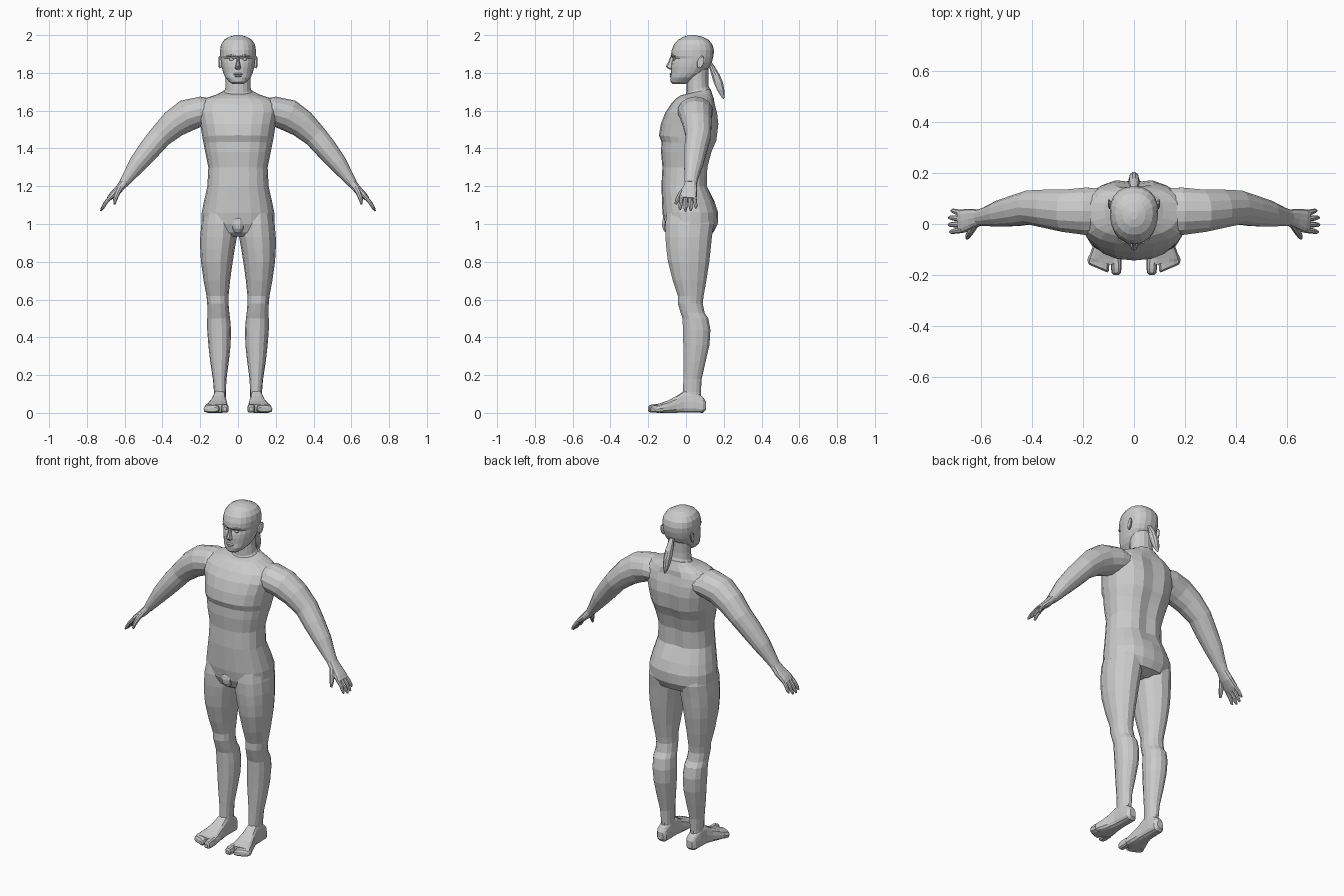
import bpy, math
from mathutils import Vector as V


def loft(name, rings, sides=16, mirror=False, power=2.0):
    """Skin closed rings: (centre, half-axis u, half-axis v, taper along v)."""
    verts, faces = [], []
    for c, u, v, taper in rings:
        for i in range(sides):
            a = 2 * math.pi * i / sides
            x, y = [math.copysign(abs(t) ** (2 / power), t) if abs(t) > 1e-6 else 0
                    for t in (math.cos(a), math.sin(a))]
            verts.append(V(c) + V(u) * x * (1 + taper * y) + V(v) * y)
    for r in range(len(rings) - 1):
        for i in range(sides):
            j = (i + 1) % sides
            faces.append((r * sides + i, r * sides + j, (r + 1) * sides + j, (r + 1) * sides + i))
    faces.append(tuple(reversed(range(sides))))
    faces.append(tuple(range(len(verts) - sides, len(verts))))
    mesh = bpy.data.meshes.new(name)
    mesh.from_pydata(verts, [], faces)
    ob = bpy.data.objects.new(name, mesh)
    bpy.context.collection.objects.link(ob)
    bpy.context.view_layer.objects.active = ob
    ob.select_set(True)
    bpy.ops.object.mode_set(mode='EDIT')
    bpy.ops.mesh.select_all(action='SELECT')
    bpy.ops.mesh.normals_make_consistent(inside=False)
    bpy.ops.object.mode_set(mode='OBJECT')
    ob.select_set(False)
    if mirror:
        ob.modifiers.new("mirror", 'MIRROR').use_mirror_merge = False
    return ob


def level(z, x0, x1, y0, y1, tilt=0, taper=0):
    """Horizontal ring from its extents."""
    return (((x0 + x1) / 2, (y0 + y1) / 2, z), ((x1 - x0) / 2, 0, 0),
            (0, (y1 - y0) / 2, tilt), taper)


def stack(name, rows, taper=0, **kw):
    """Rings centred on x = 0: (z, half width, front y, back y, tilt)."""
    return loft(name, [level(r[0], -r[1], r[1], r[2], r[3], r[4] if len(r) > 4 else 0, taper)
                       for r in rows], **kw)


def limb(name, path, sides=12, mirror=True, power=2.0):
    """Rings along a path in the xz direction: (x, y, z, in-plane radius, y radius)."""
    pts = [V(p[:3]) for p in path]
    rings = []
    for i, p in enumerate(path):
        d = pts[min(i + 1, len(pts) - 1)] - pts[max(i - 1, 0)]
        side = d.cross(V((0, 1, 0))).normalized()
        rings.append((pts[i], side * p[3], side.cross(d).normalized() * p[4], 0))
    return loft(name, rings, sides, mirror, power)


def ball(name, loc, size, mirror=False):
    x, y, z = loc
    rings = []
    for i in range(7):
        a = math.pi * (0.04 + 0.92 * i / 6)
        s = math.sin(a)
        rings.append(level(z - size[2] * math.cos(a), x - size[0] * s, x + size[0] * s,
                           y - size[1] * s, y + size[1] * s))
    return loft(name, rings, 10, mirror)


# Torso with chest step and spine groove
torso = stack("torso", [
    (0.935, .10, -.07, .09), (0.955, .165, -.095, .145), (1.0, .193, -.115, .168),
    (1.06, .192, -.125, .17), (1.12, .18, -.127, .15), (1.20, .162, -.13, .116),
    (1.30, .157, -.125, .118), (1.38, .173, -.132, .14), (1.425, .182, -.13, .155, -.01),
    (1.455, .188, -.143, .167, -.015), (1.53, .20, -.133, .178), (1.59, .215, -.11, .17),
    (1.635, .21, -.08, .157), (1.665, .175, -.052, .147), (1.685, .115, -.03, .138, .005),
    (1.70, .079, -.012, .13, .015)], sides=20, power=2.3)
for v in torso.data.vertices:
    if abs(v.co.x) < .01 and v.co.y > .05 and 1.15 < v.co.z < 1.66:
        v.co.y -= .014

# Neck
stack("neck", [(1.66, .082, -.01, .13, .01), (1.695, .078, -.008, .127, .018),
               (1.712, .068, .002, .12, .018), (1.76, .065, .002, .118), (1.83, .066, .0, .12)])

# Head
stack("head", [
    (1.742, .03, -.07, -.005), (1.752, .046, -.081, .025), (1.775, .067, -.083, .06),
    (1.80, .078, -.079, .095), (1.83, .086, -.08, .125), (1.855, .09, -.077, .137),
    (1.875, .092, -.069, .142), (1.89, .094, -.08, .146), (1.92, .095, -.076, .148),
    (1.95, .09, -.064, .14), (1.975, .074, -.042, .12), (1.992, .045, -.012, .085),
    (2.0, .015, .018, .05)], taper=.07, sides=20, power=2.25)

# Face features
stack("nose", [(1.885, .007, -.084, -.05), (1.86, .009, -.093, -.05), (1.835, .014, -.107, -.05),
               (1.825, .018, -.098, -.05), (1.818, .012, -.085, -.05)], sides=8)
for z, w in ((1.794, .026), (1.783, .022)):
    ball("lip", (0, -.077, z), (w, .01, .006))
ball("eye", (.034, -.062, 1.872), (.014, .009, .008), True)
limb("brow", [(.014, -.074, 1.888, .005, .008), (.036, -.069, 1.893, .006, .008),
              (.058, -.055, 1.888, .004, .008)], sides=6)
loft("ear", [((.085, .07, 1.855), (0, .012, -.002), (0, .006, .026), 0),
             ((.097, .078, 1.857), (0, .017, -.002), (0, .008, .034), 0),
             ((.102, .082, 1.858), (0, .012, -.002), (0, .006, .027), 0)], 10, True)

# Ponytail
stack("ponytail", [(1.85, .012, .12, .142), (1.825, .017, .124, .158), (1.79, .021, .133, .18),
                   (1.75, .022, .145, .197), (1.71, .019, .163, .204), (1.68, .011, .182, .205),
                   (1.663, .003, .195, .202)], sides=10)

# Legs
loft("leg", [level(*r) for r in (
    (1.08, .02, .175, -.10, .13), (1.0, .004, .194, -.113, .15), (.93, .006, .20, -.112, .14),
    (.87, .017, .20, -.107, .134), (.80, .028, .196, -.098, .126), (.70, .042, .182, -.072, .11),
    (.62, .050, .167, -.045, .095), (.58, .050, .163, -.045, .09), (.53, .046, .161, -.03, .10),
    (.50, .042, .163, -.02, .12), (.44, .037, .163, -.018, .131), (.36, .039, .157, -.016, .126),
    (.27, .049, .147, -.015, .105), (.18, .061, .133, -.015, .084), (.11, .064, .127, -.017, .08),
    (.06, .064, .13, -.03, .08))], 14, True, 2.1)

# Groin
ball("groin", (0, -.095, 1.0), (.036, .034, .05))


# Feet, lofted from heel to toes
def foot_ring(y, x0, x1, top, low=0.0, slant=0.0):
    return (((x0 + x1) / 2, y, (top + low) / 2), ((x1 - x0) / 2, slant, 0),
            (0, 0, (top - low) / 2), -.08)


loft("foot", [foot_ring(*r) for r in (
    (.106, .078, .115, .06, .015), (.09, .065, .128, .085), (.045, .062, .132, .115),
    (-.01, .062, .134, .118), (-.05, .058, .146, .09), (-.10, .052, .166, .064),
    (-.135, .05, .178, .052), (-.155, .053, .176, .046, .004, .01))], 14, True, 3.2)
loft("big_toe", [foot_ring(*r) for r in (
    (-.13, .05, .093, .05), (-.175, .049, .09, .047), (-.193, .052, .087, .042, .003),
    (-.2, .06, .08, .032, .01))], 10, True, 3)
loft("small_toes", [foot_ring(*r) for r in (
    (-.12, .093, .175, .05), (-.15, .097, .182, .044, 0, .012), (-.168, .099, .181, .04, .002, .017),
    (-.175, .104, .175, .03, .008, .015))], 10, True, 3)

# Arms
limb("arm", [(.10, .05, 1.595, .06, .09), (.19, .05, 1.597, .078, .095),
             (.27, .052, 1.575, .085, .085), (.34, .06, 1.53, .075, .077),
             (.41, .065, 1.465, .062, .068), (.465, .052, 1.40, .058, .062),
             (.53, .04, 1.32, .048, .052), (.58, .029, 1.25, .033, .038),
             (.607, .025, 1.213, .025, .032)], sides=14)

# Hands
limb("palm", [(.597, .026, 1.225, .023, .03), (.635, .02, 1.18, .021, .04),
              (.668, .012, 1.15, .017, .046), (.685, .01, 1.133, .012, .044)], power=2.6)
for y0, y1, length in ((.043, .052, .8), (.021, .025, .97), (-.001, -.003, 1), (-.023, -.031, .9)):
    limb("finger", [(.67, y0, 1.148, .011, .012),
                    (.67 + .033 * length, (y0 + y1) / 2, 1.148 - .038 * length, .010, .011),
                    (.67 + .05 * length, y1, 1.148 - .068 * length, .008, .009),
                    (.67 + .057 * length, y1, 1.148 - .08 * length, .004, .005)], sides=8)
limb("thumb", [(.622, .0, 1.195, .016, .014), (.64, -.028, 1.16, .014, .014),
               (.65, -.045, 1.13, .011, .012), (.654, -.055, 1.105, .006, .007)], sides=8)
